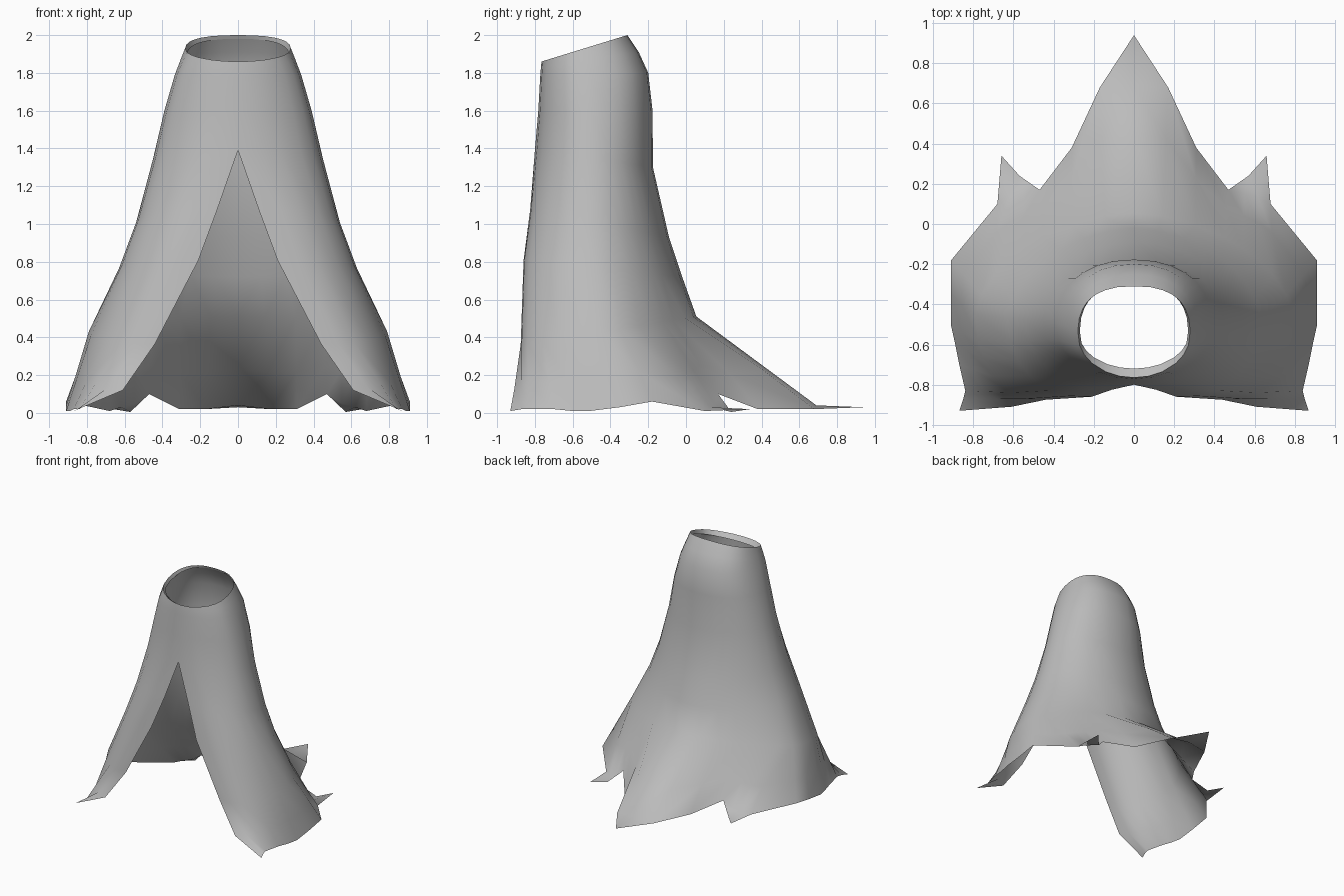
import bpy, bmesh
from math import sin, cos, radians
from mathutils import Vector

cube = bpy.data.objects.get("Cube")
if cube:
    bpy.data.objects.remove(cube, do_unlink=True)

cloth = bpy.data.materials.new("grey cloth")
cloth.use_nodes = True
colour = (0.5, 0.5, 0.5, 1)
cloth.diffuse_color = colour
cloth.node_tree.nodes["Principled BSDF"].inputs["Base Color"].default_value = colour

# Ragged hem of the left half, front edge to back centre: angle, then position
hem = [
    (0, (.87, -.93, .01)), (15, (.85, -.87, .02)), (30, (.84, -.83, .02)),
    (48, (.87, -.70, .02)), (62, (.89, -.60, .01)), (75, (.91, -.51, .01)),
    (92, (.91, -.35, .03)), (105, (.91, -.18, .06)), (117, (.68, .10, .01)),
    (126, (.62, .13, .03)), (134, (.55, .15, .05)), (142, (.47, .17, .10)),
    (154, (.31, .38, .02)), (167, (.17, .68, .02)), (180, (0, .69, .04)),
]
angles = [radians(a) for a, p in hem]
hem_row = [Vector(p) for a, p in hem]


def section(slit, front_y, front_z, width, side_y, back_y, back_z, power, curl=0):
    """Half cross-section from the front slit, curled inward, to the back."""
    row = []
    for a in angles:
        s, c = max(sin(a), 0), cos(a)
        if c > 0:
            x = slit + (width - slit) * s
            y = side_y + (front_y - side_y) * c + curl * c ** 12
        else:
            x = width * s ** power
            y = side_y + (back_y - side_y) * abs(c) ** power
        t = (y - front_y) / (back_y - front_y)
        row.append(Vector((x, y, front_z + (back_z - front_z) * t)))
    row[-1].x = 0
    return row


# Collar lip, collar rim, closed shoulders, then the open skirt
rows = [
    section(0, -.72, 1.83, .27, -.55, -.30, 1.98, .8),
    section(0, -.765, 1.86, .28, -.55, -.31, 2.0, .8),
    section(0, -.768, 1.83, .305, -.54, -.25, 1.91, .85),
    section(0, -.772, 1.78, .335, -.53, -.20, 1.80, .85),
    section(0, -.782, 1.60, .39, -.51, -.177, 1.60, .9),
    section(0, -.80, 1.39, .45, -.50, -.175, 1.30, .95),
    section(.11, -.845, 1.08, .54, -.49, -.09, .93, 1.05, .02),
    section(.21, -.89, .81, .63, -.48, -.02, .72, 1.12, .03),
    section(.44, -.905, .36, .79, -.46, .055, .51, 1.15, .03),
]
flare = [a.lerp(b, .6) for a, b in zip(rows[-1], hem_row)]
flare[0] = Vector((.61, -.91, .12))
flare[1] = flare[0].lerp(flare[2], .5)
rows += [flare, hem_row]

# Skin the half sheet
bm = bmesh.new()
grid = [[bm.verts.new(p) for p in row] for row in rows]
for upper, lower in zip(grid, grid[1:]):
    for i in range(len(upper) - 1):
        bm.faces.new((upper[i], lower[i], lower[i + 1], upper[i + 1]))

# Torn side flap lying on the ground, and the pointed train
edge = grid[-1]
tip = bm.verts.new((.66, .34, .02))
fold = bm.verts.new((.57, .24, .005))
train = bm.verts.new((0, .94, .03))
for face in ((edge[8], tip, edge[9]), (edge[9], tip, fold, edge[10]),
             (edge[10], fold, edge[11]), (edge[13], train, edge[14])):
    bm.faces.new(face)

mesh = bpy.data.meshes.new("cloak")
bm.to_mesh(mesh)
bm.free()
mesh.materials.append(cloth)

cloak = bpy.data.objects.new("cloak", mesh)
bpy.context.collection.objects.link(cloak)
mirror = cloak.modifiers.new("mirror", "MIRROR")
mirror.use_clip = True
mirror.merge_threshold = .002

bpy.context.view_layer.objects.active = cloak
cloak.select_set(True)
bpy.ops.object.shade_smooth_by_angle(angle=radians(70))
